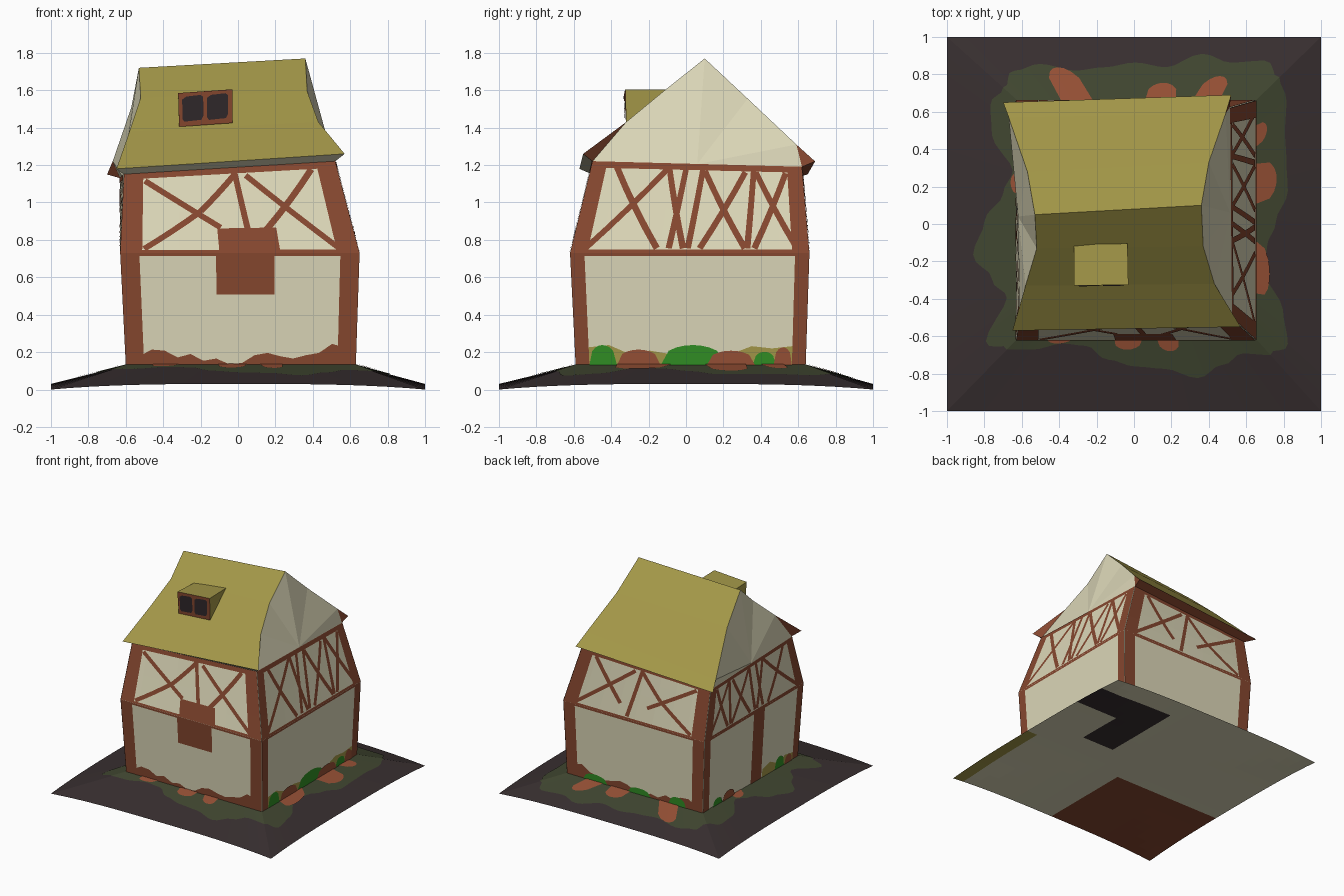
import bpy, math
from mathutils import Vector as V

if "Cube" in bpy.data.objects:
    bpy.data.objects.remove(bpy.data.objects["Cube"])

def colour(name, r, g, b):
    m = bpy.data.materials.new(name)
    lin = [((c / 255 + 0.055) / 1.055) ** 2.4 if c > 10 else c / 3294 for c in (r, g, b)]
    m.diffuse_color = (*lin, 1)
    m.use_nodes = True
    m.node_tree.nodes["Principled BSDF"].inputs["Base Color"].default_value = m.diffuse_color
    return m

PLASTER = colour("cream plaster", 220, 215, 184)
TIMBER = colour("brown timber", 134, 71, 47)
THATCH = colour("olive thatch", 163, 151, 72)
SOIL = colour("dark soil", 56, 47, 48)
GRASS = colour("dull grass", 64, 70, 48)
STONE = colour("orange stone", 150, 80, 53)
LEAF = colour("bright leaf", 48, 142, 36)
GLASS = colour("dark glass", 48, 40, 43)

class Part:
    """Collects loose faces and turns them into one object."""
    def __init__(self, name, *mats):
        self.name, self.mats, self.v, self.f, self.m = name, mats, [], [], []

    def face(self, pts, mat=0):
        n = len(self.v)
        self.v += [tuple(p) for p in pts]
        self.f.append(range(n, n + len(pts)))
        self.m.append(mat)

    def build(self):
        me = bpy.data.meshes.new(self.name)
        me.from_pydata(self.v, [], [list(f) for f in self.f])
        for m in self.mats:
            me.materials.append(m)
        me.polygons.foreach_set("material_index", self.m)
        me.validate()
        bpy.context.collection.objects.link(bpy.data.objects.new(self.name, me))

# ---------- ground mound: rings around the house, parameter p = side + fraction ----------
SIGN = [(-1, -1), (1, -1), (1, 1), (-1, 1)]
FOOT = [V((-.60, -.59, .13)), V((.63, -.59, .13)), V((.63, .64, .13)), V((-.60, .64, .13))]

def edge_z(x, y):
    return .03 * (1 - min(abs(x), abs(y)) ** 3)

def mound(p, t, off=0.0):
    i, s = int(p) % 4, p - int(p)
    a, b = SIGN[i], SIGN[(i + 1) % 4]
    x, y = a[0] + (b[0] - a[0]) * s, a[1] + (b[1] - a[1]) * s
    q = FOOT[i].lerp(FOOT[(i + 1) % 4], s).lerp(V((x, y, edge_z(x, y))), t)
    return q + V((0, 0, off))

ground = Part("ground", SOIL)
for k in range(80):
    p, q = k / 20, (k + 1) / 20
    ground.face([mound(p, 1), mound(q, 1), mound(q, 0), mound(p, 0)])
ground.build()

# underside with its coloured patches
under = Part("ground_underside", PLASTER, TIMBER, SOIL, THATCH)
for i in range(20):
    for j in range(20):
        x, y = -1 + i / 10, -1 + j / 10
        cx, cy, mat = x + .05, y + .05, 0
        if cx < 0 and cy < -.2:
            mat = 1
        elif (cx > .35 and .45 < cy < .8) or (.35 < cx < .65 and .06 < cy < .8):
            mat = 2
        elif cx > .9 and cy < -.1:
            mat = 3
        under.face([(a, b, edge_z(a, b)) for a, b in
                    ((x, y), (x, y + .1), (x + .1, y + .1), (x + .1, y))], mat)
under.build()

# grass ring of uneven width, ten widths per side
REACH = [.2, .2, .12, .15, .33, .42, .45, .57, .4, .25,
         .27, .52, .45, .15, .22, .35, .52, .5, .48, .5,
         .4, .65, .62, .75, .55, .62, .55, .5, .6, .5,
         .25, .42, .4, .12, .25, .5, .65, .4, .2, .48]
def reach(k):
    i, f = int(k) % 40, k - int(k)
    return REACH[i] + (REACH[(i + 1) % 40] - REACH[i]) * (1 - math.cos(math.pi * f)) / 2

grass = Part("grass_ring", GRASS)
for k in range(160):
    p, q = k / 40, (k + 1) / 40
    grass.face([mound(p, reach(k / 4), .004), mound(q, reach(k / 4 + .25), .004),
                mound(q, 0, .004), mound(p, 0, .004)])
grass.build()

def hump(s):
    return max(0, math.sin(math.pi * s)) ** .35

# stones at the foot of the walls
stones = Part("path_stones", STONE)
for p0, p1, t in ((.12, .24, .12), (.4, .53, .2), (.58, .68, .22), (1.18, 1.42, .26), (1.56, 1.74, .36),
                  (1.8, 1.9, .22), (2.15, 2.27, .42), (2.33, 2.47, .32), (2.68, 2.82, .55),
                  (3.3, 3.4, .15)):
    for k in range(8):
        a, b = p0 + (p1 - p0) * k / 8, p0 + (p1 - p0) * (k + 1) / 8
        stones.face([mound(a, t * hump(k / 8), .008), mound(b, t * hump((k + 1) / 8), .008),
                     mound(b, 0, .008), mound(a, 0, .008)])
stones.build()

# ---------- walls: two storeys of four sloping patches (front, right, back, left) ----------
MID = [V((-.63, -.62, .73)), V((.65, -.62, .73)), V((.65, .66, .73)), V((-.63, .66, .73))]
TOP = [V((-.61, -.50, 1.15)), V((.52, -.50, 1.22)), V((.51, .62, 1.19)), V((-.63, .58, 1.13))]
LEVEL = [FOOT, MID, TOP]

def wall(side, lv, u, v, off=0.0):
    j = (side + 1) % 4
    lo, hi = LEVEL[lv], LEVEL[lv + 1]
    a, b = lo[side].lerp(lo[j], u), hi[side].lerp(hi[j], u)
    n = (lo[j] - lo[side]).cross(b - a).normalized()
    return a.lerp(b, v) + n * off

def rect(part, side, lv, u0, u1, v0, v1, off=.004, nu=1, nv=1):
    for i in range(nu):
        for j in range(nv):
            a, b = u0 + (u1 - u0) * i / nu, u0 + (u1 - u0) * (i + 1) / nu
            c, d = v0 + (v1 - v0) * j / nv, v0 + (v1 - v0) * (j + 1) / nv
            part.face([wall(side, lv, *uv, off) for uv in ((a, c), (b, c), (b, d), (a, d))])

def skyline(part, side, u0, u1, heights, off):
    n = len(heights) - 1
    for i in range(n):
        a, b = u0 + (u1 - u0) * i / n, u0 + (u1 - u0) * (i + 1) / n
        part.face([wall(side, 0, *uv, off) for uv in
                   ((a, 0), (b, 0), (b, heights[i + 1]), (a, heights[i]))])

def brace(part, side, u0, v0, u1, v1, w=.032):
    d = V(((u1 - u0) * 1.2, (v1 - v0) * .47)).normalized() * w / 2
    du, dv = -d.y / 1.2, d.x / .47
    for i in range(4):
        (a, c), (b, e) = [(u0 + (u1 - u0) * k / 4, v0 + (v1 - v0) * k / 4) for k in (i, i + 1)]
        part.face([wall(side, 1, *uv, .004) for uv in
                   ((a - du, c - dv), (b - du, e - dv), (b + du, e + dv), (a + du, c + dv))])

plaster, frame = Part("plaster_walls", PLASTER), Part("timber_frame", TIMBER)
LONG = [(.1, .9, .43, .3), (.1, .05, .35, .5), (.35, .5, .52, .92), (.52, .95, .555, .05),
        (.57, .9, .92, .05), (.62, .25, .88, .93)]
SHORT = [(.12, .95, .36, .05), (.06, .05, .36, .93), (.37, .95, .47, .05), (.45, .95, .41, .05),
         (.53, .95, .49, .05), (.54, .92, .73, .05), (.73, .92, .54, .05), (.77, .95, .74, .05),
         (.78, .92, .95, .05), (.92, .92, .77, .05)]
for side in range(4):
    for lv in (0, 1):
        rect(plaster, side, lv, 0, 1, 0, 1, 0, 8, 4)
        w = (.08, .06)[side % 2] + .012 * lv
        rect(frame, side, lv, 0, w, 0, 1, nv=3)
        rect(frame, side, lv, 1 - w, 1, 0, 1, nv=3)
    rect(frame, side, 0, 0, 1, .975, 1, nu=8)
    rect(frame, side, 1, 0, 1, 0, .035, nu=8)
    rect(frame, side, 1, 0, 1, .93, 1, nu=8)
    for a, b, c, d in (SHORT if side % 2 else LONG):
        brace(frame, side, *((1 - a, b, 1 - c, d) if side > 1 else (a, b, c, d)))
# front hatch across both storeys, and a full post on the left wall
rect(frame, 0, 0, .40, .645, .63, 1)
rect(frame, 0, 1, .415, .67, 0, .29)
rect(frame, 3, 0, .5, .61, 0, 1)
# ragged foot boards on front and back
RAGGED = [.08, .14, .13, .07, .1, .04, .06, .01, .02, .09, .11, .08, .06, .09, .11, .19, .16]
skyline(frame, 0, .06, .95, RAGGED, .004)
skyline(frame, 2, .06, .95, RAGGED[::-1], .004)
plaster.build()
frame.build()

# plants and stones painted along the foot of the walls
straw, leaves, rocks = (Part("dry_grass_strip", THATCH), Part("wall_plants", LEAF),
                        Part("wall_stones", STONE))
def clump(part, side, u0, u1, h, off=.006):
    skyline(part, side, u0, u1, [h * hump(k / 8) for k in range(9)], off)

skyline(straw, 1, .06, .94, [.16, .18, .1, .13, .1, .17, .1, .1, .17, .15, .17], .004)
skyline(straw, 3, .62, .94, [.12, .16, .08, .13, .1], .004)
for side, a, b, h in ((1, .06, .18, .18), (1, .37, .65, .18), (1, .77, .87, .12), (3, .1, .2, .1),
                      (3, .75, .85, .16), (2, .12, .3, .1), (2, .45, .62, .09), (2, .75, .88, .12)):
    clump(leaves, side, a, b, h)
for side, a, b, h in ((1, .18, .37, .14), (1, .57, .78, .13), (1, .86, .94, .16), (3, .2, .33, .12),
                      (3, .85, .93, .12)):
    clump(rocks, side, a, b, h, .008)
for part in (straw, leaves, rocks):
    part.build()

# ---------- roof: rows of (left, right) points from front eave over the ridge to back eave ----------
ROWS = [(V(a), V(b)) for a, b in (
    ((-.65, -.57, 1.18), (.57, -.55, 1.26)), ((-.58, -.33, 1.38), (.43, -.32, 1.43)),
    ((-.52, -.13, 1.56), (.37, -.12, 1.595)), ((-.53, .05, 1.72), (.36, .10, 1.77)),
    ((-.57, .28, 1.51), (.40, .33, 1.555)), ((-.67, .57, 1.22), (.49, .59, 1.31)),
    ((-.70, .65, 1.15), (.52, .69, 1.22)))]
roof = Part("thatched_roof", THATCH)
for (l0, r0), (l1, r1) in zip(ROWS, ROWS[1:]):
    roof.face([l0, r0, r1, l1])
roof.build()

# soffits and eave ends
eaves = Part("eaves", PLASTER, TIMBER)
eaves.face([TOP[0], TOP[1], ROWS[0][1], ROWS[0][0]], 0)
eaves.face([ROWS[-1][0], ROWS[-1][1], TOP[2], TOP[3]], 1)
eaves.face([TOP[1], ROWS[1][1], ROWS[0][1]], 1)
eaves.face([TOP[2], ROWS[-1][1], ROWS[-2][1]], 1)
eaves.face([TOP[0], ROWS[0][0], ROWS[1][0]], 1)
eaves.face([TOP[3], ROWS[-2][0], ROWS[-1][0]], 1)
eaves.build()

# fanned gables
gables = Part("gables", PLASTER)
for k, front, back in ((1, 1, 2), (0, 0, 3)):
    rim = [TOP[back]] + [r[k] for r in ROWS[-2:0:-1]] + [TOP[front]]
    hub = (TOP[front] + TOP[back]) / 2
    for a, b in zip(rim, rim[1:]):
        gables.face([hub, a, b] if k else [hub, b, a])
gables.build()

# ---------- dormer ----------
fl, fr, tl, tr = (V(p) for p in ((-.315, -.32, 1.405), (-.03, -.32, 1.425),
                                 (-.32, -.33, 1.585), (-.03, -.325, 1.605)))
bl, br = V((-.32, -.11, 1.575)), V((-.035, -.105, 1.605))
dormer = Part("dormer", THATCH, TIMBER)
dormer.face([tl, tr, br, bl])
dormer.face([fr, br, tr])
dormer.face([fl, tl, bl])
dormer.face([fl, fr, tr, tl], 1)
dormer.build()

panes = Part("dormer_panes", GLASS)
for u0, u1 in ((.07, .46), (.53, .92)):
    panes.face([fl.lerp(fr, u).lerp(tl.lerp(tr, u), v) + V((0, -.005, 0)) for u, v in
                ((u0 + .03, .14), (u1 - .04, .16), (u1, .28), (u1, .84), (u1 - .05, .9),
                 (u0 + .08, .88), (u0, .8), (u0, .22))])
panes.build()
